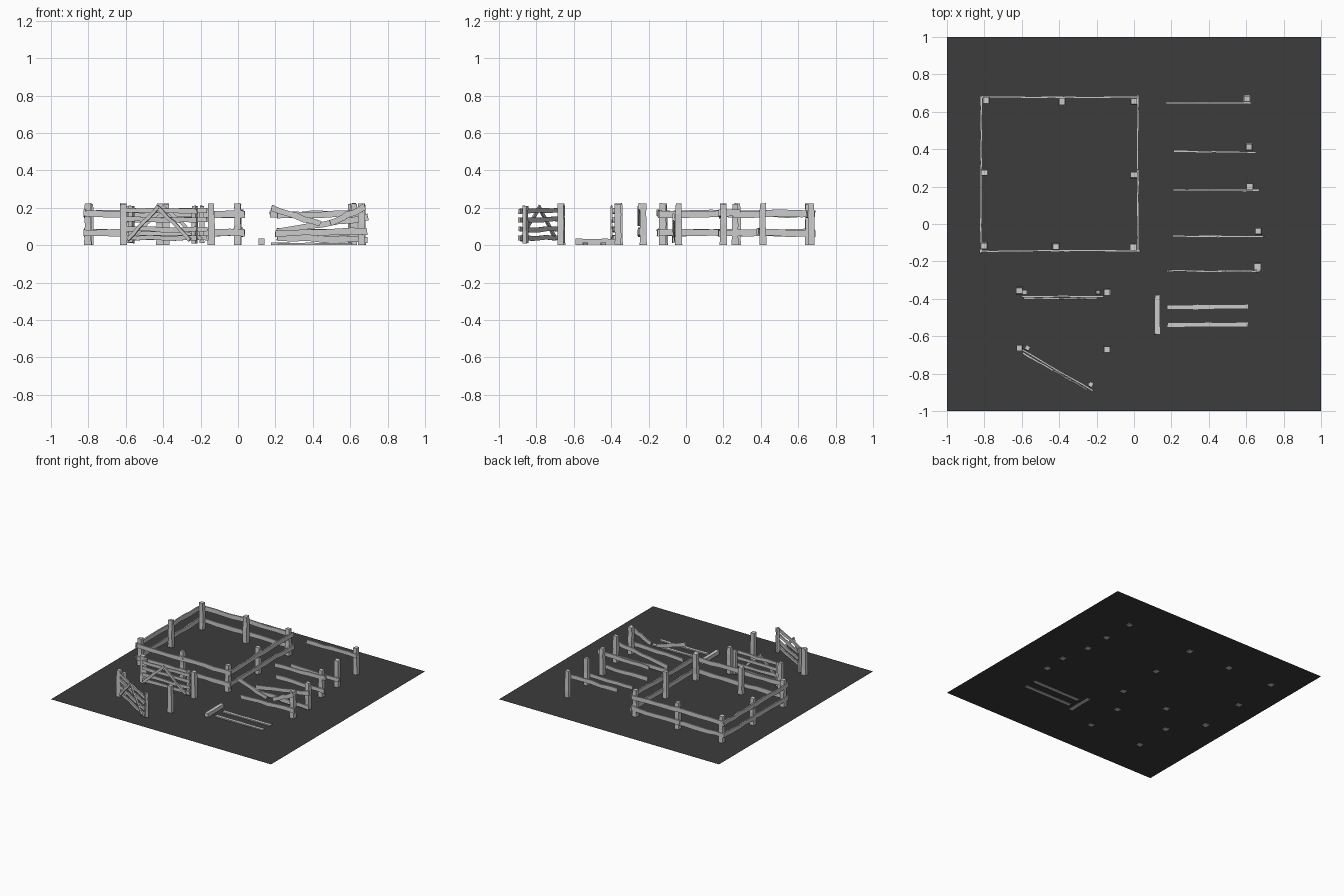
import bpy, bmesh, random, math
from mathutils import Vector, Matrix

if "Cube" in bpy.data.objects:
    bpy.data.objects.remove(bpy.data.objects["Cube"])

random.seed(7)
UP = Vector((0, 0, 1))


def timber(name, p0, p1, height, thick, segs=6, wob=0.004, side=None, taper=1.0, parent_m=None):
    """Rough hewn board from p0 to p1, made of slightly wandering rectangular rings."""
    p0, p1 = Vector(p0), Vector(p1)
    d = (p1 - p0).normalized()
    side = Vector(side) if side else d.cross(UP).normalized()
    up = side.cross(d).normalized()
    bm = bmesh.new()
    rings = []
    for i in range(segs + 1):
        t = i / segs
        k = 1 + (taper - 1) * t
        c = p0.lerp(p1, t) + up * random.uniform(-wob, wob) + side * random.uniform(-wob, wob) * 0.5
        h = height * k * random.uniform(0.88, 1.1) / 2
        w = thick * k * random.uniform(0.92, 1.08) / 2
        ring = []
        for a, b in ((-1, -1), (1, -1), (1, 1), (-1, 1)):
            end = random.uniform(-0.003, 0.003) if i in (0, segs) else 0
            ring.append(bm.verts.new(c + side * a * w + up * b * h + d * end))
        rings.append(ring)
    for r, s in zip(rings, rings[1:]):
        for j in range(4):
            bm.faces.new((r[j], r[(j + 1) % 4], s[(j + 1) % 4], s[j]))
    bm.faces.new(rings[0])
    bm.faces.new(rings[-1])
    bmesh.ops.recalc_face_normals(bm, faces=bm.faces)
    if parent_m:
        bm.transform(parent_m)
    for v in bm.verts:
        v.co.z = max(v.co.z, 0)
    me = bpy.data.meshes.new(name)
    bm.to_mesh(me)
    bm.free()
    ob = bpy.data.objects.new(name, me)
    bpy.context.collection.objects.link(ob)
    return ob


def post(name, x, y, z0=0.0, z1=0.222, w=0.037, m=None):
    return timber(name, (x, y, z0), (x, y, z1), w, w, 4, 0.0015, (1, 0, 0), 0.9, m)


def rail(name, p0, p1, h=0.036, t=0.011, m=None):
    return timber(name, p0, p1, h, t, 6, 0.004, None, 1.0, m)


# base plane
bpy.ops.mesh.primitive_plane_add(size=2, location=(0, 0, 0.004))
base = bpy.context.object
base.name = "base_plane"
mat = bpy.data.materials.new("dark_base")
mat.diffuse_color = (0.045, 0.045, 0.045, 1)
mat.use_nodes = True
mat.node_tree.nodes["Principled BSDF"].inputs["Base Color"].default_value = mat.diffuse_color
base.data.materials.append(mat)

# square pen: posts inside, two rails per bay outside
for x, y in ((-0.79, 0.663), (-0.385, 0.655), (0, 0.655), (-0.8, 0.275), (0, 0.262),
             (-0.803, -0.117), (-0.418, -0.12), (-0.003, -0.125)):
    post("pen_post", x, y)
L, R, B, T = -0.817, 0.021, -0.145, 0.68
bays = [((L, T), (-0.38, T - 0.003)), ((-0.42, T - 0.003), (R + 0.005, T - 0.002)),
        ((L, B), (-0.4, B + 0.002)), ((-0.44, B + 0.003), (R + 0.015, B)),
        ((L - 0.003, B - 0.01), (L, 0.29)), ((L, 0.26), (L, T + 0.005)),
        ((R, B), (R, 0.29)), ((R - 0.002, 0.25), (R, T + 0.01))]
for i, (a, b) in enumerate(bays):
    for z in (0.067, 0.168):
        dz = random.uniform(-0.006, 0.006)
        rail("pen_rail", (*a, z - dz), (*b, z + dz))

# loose fence sections: post on the right end, rails as (x0, z0, x1, z1)
sections = [
    (0.605, 0.67, 0.648, [(0.17, 0.165, 0.63, 0.165)]),
    (0.615, 0.41, 0.388, [(0.21, 0.075, 0.65, 0.07)]),
    (0.62, 0.2, 0.182, [(0.21, 0.16, 0.67, 0.17), (0.22, 0.065, 0.66, 0.065)]),
    (0.665, -0.04, -0.065, [(0.21, 0.075, 0.695, 0.15), (0.21, 0.04, 0.69, 0.03)]),
    (0.66, -0.228, -0.25, [(0.18, 0.2, 0.44, 0.112), (0.495, 0.118, 0.68, 0.205),
                           (0.2, 0.065, 0.69, 0.075)]),
]
for px, py, ry, rails in sections:
    post("section_post", px, py)
    for x0, z0, x1, z1 in rails:
        rail("section_rail", (x0, ry, z0), (x1, ry - 0.003, z1), 0.033)

# spare parts lying on the base
timber("spare_post", (0.125, -0.59, 0.018), (0.125, -0.378, 0.018), 0.034, 0.03, 4, 0.0015)
for y in (-0.445, -0.54):
    timber("spare_rail", (0.178, y, 0.007), (0.61, y + 0.003, 0.007), 0.012, 0.025, 6, 0.001)


# gates: local origin at hinge, running along +x
def gate(x, y, angle):
    m = Matrix.Translation((x, y, 0)) @ Matrix.Rotation(math.radians(angle), 4, 'Z')
    for gx in (0.022, 0.412):
        post("gate_upright", gx, 0.006, 0.012, 0.21, 0.025, m)
    for z in (0.04, 0.085, 0.138, 0.184):
        rail("gate_rail", (0.005, -0.016, z), (0.44, -0.016, z), 0.026, 0.01, m)
    rail("gate_brace", (0.022, -0.028, 0.03), (0.21, -0.028, 0.205), 0.02, 0.01, m)
    rail("gate_brace", (0.2, -0.028, 0.205), (0.405, -0.028, 0.03), 0.02, 0.01, m)


for gy, angle in ((-0.357, 0), (-0.663, 0)):
    post("gate_post", -0.613, gy)
    post("gate_post", -0.143, gy - 0.007)
gate(-0.605, -0.37, 0)
gate(-0.592, -0.658, -30)
